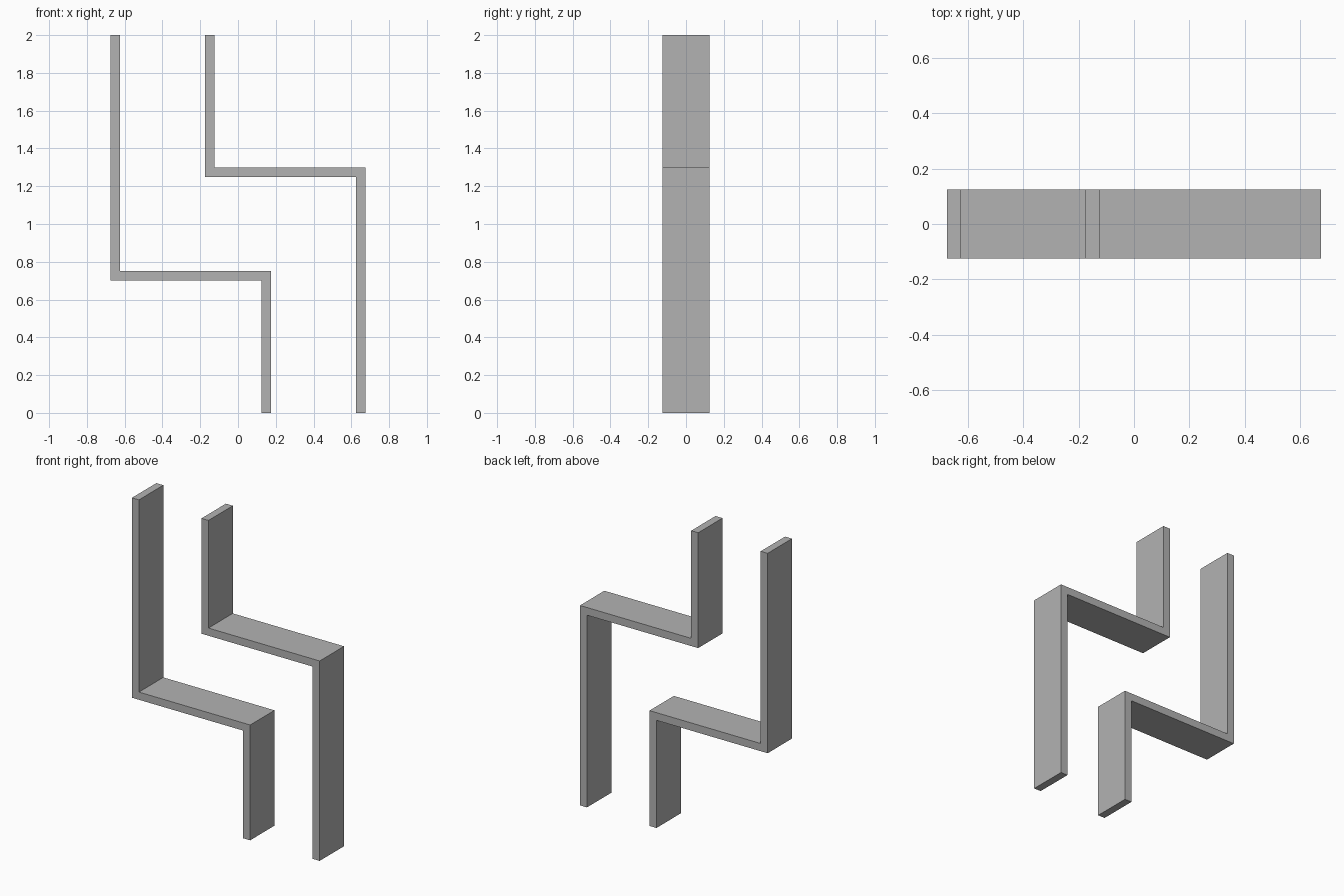
import bpy
import bmesh

cube = bpy.data.objects.get("Cube")
if cube:
    bpy.data.objects.remove(cube, do_unlink=True)

THICK = 0.05
DEPTH = 0.25

grey = bpy.data.materials.new("plain grey")
grey.use_nodes = True
colour = (0.45, 0.45, 0.45, 1)
grey.diffuse_color = colour
grey.node_tree.nodes["Principled BSDF"].inputs["Base Color"].default_value = colour


def z_strip(name, left, right, shelf_bottom, top=2.0):
    """Flat bar bent twice: upright, level shelf, then a leg to the floor."""
    shelf_top = shelf_bottom + THICK
    profile = [
        (left, top), (left, shelf_bottom), (right - THICK, shelf_bottom),
        (right - THICK, 0), (right, 0), (right, shelf_top),
        (left + THICK, shelf_top), (left + THICK, top),
    ]
    bm = bmesh.new()
    face = bm.faces.new([bm.verts.new((x, -DEPTH / 2, z)) for x, z in profile])
    extruded = bmesh.ops.extrude_face_region(bm, geom=[face], use_keep_orig=True)
    verts = [g for g in extruded["geom"] if isinstance(g, bmesh.types.BMVert)]
    bmesh.ops.translate(bm, verts=verts, vec=(0, DEPTH, 0))
    bmesh.ops.recalc_face_normals(bm, faces=bm.faces)
    mesh = bpy.data.meshes.new(name)
    bm.to_mesh(mesh)
    bm.free()
    mesh.materials.append(grey)
    obj = bpy.data.objects.new(name, mesh)
    bpy.context.collection.objects.link(obj)
    return obj


# Two matching strips, each the other turned half a revolution
z_strip("lower_bent_strip", -0.675, 0.175, 0.70)
z_strip("upper_bent_strip", -0.175, 0.675, 1.25)
